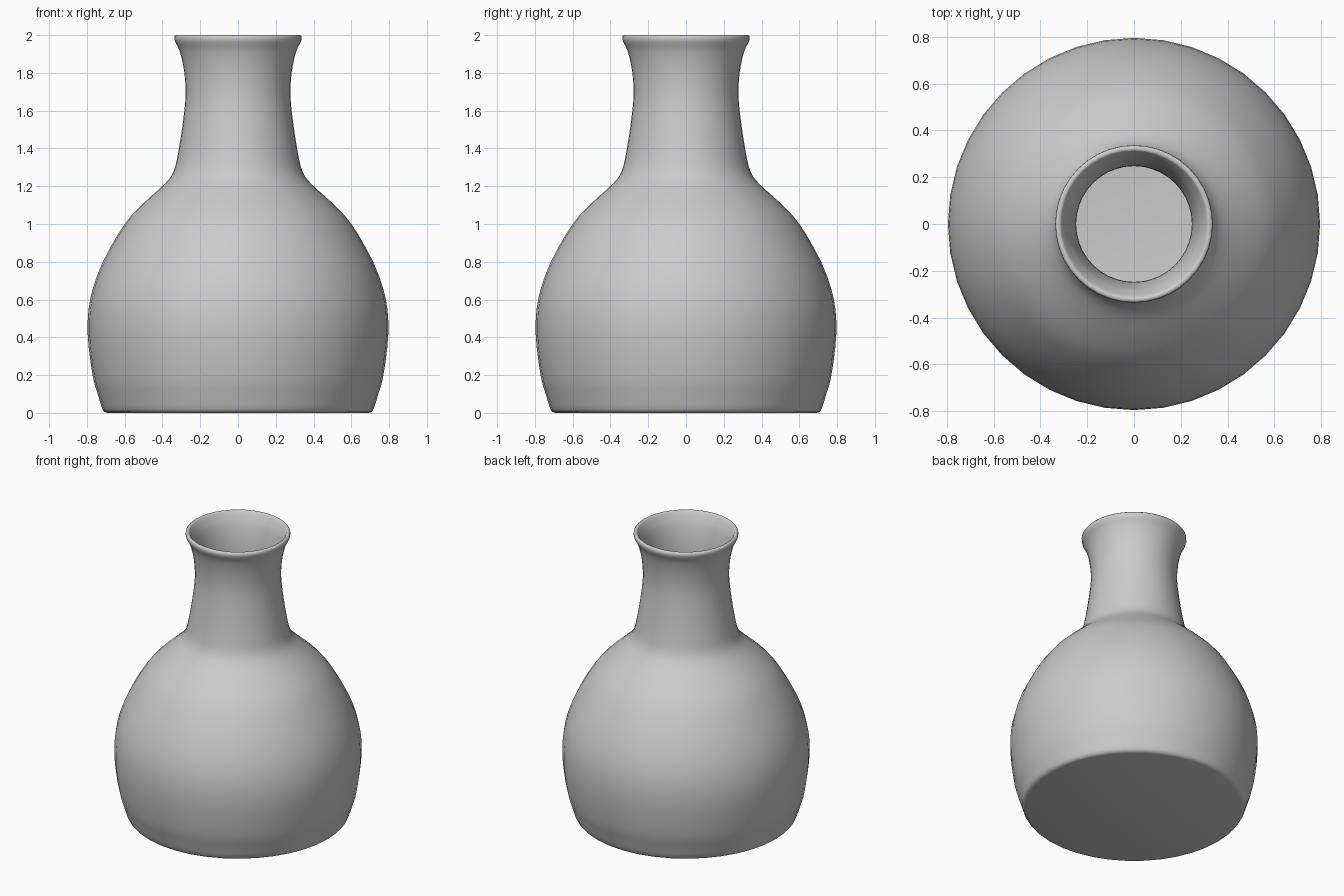
import bpy, bmesh, math
from mathutils import Vector

if "Cube" in bpy.data.objects:
    bpy.data.objects.remove(bpy.data.objects["Cube"])

SIDES = 40
WALL = 0.03

# Outer profile (radius, height) from foot to lip
outer_pts = [(0.718, 0.02), (0.743, 0.1), (0.770, 0.2), (0.796, 0.42), (0.781, 0.61),
             (0.715, 0.80), (0.60, 1.00), (0.50, 1.11), (0.39, 1.21), (0.345, 1.27),
             (0.322, 1.35), (0.297, 1.50), (0.278, 1.67), (0.284, 1.80),
             (0.307, 1.91), (0.333, 1.965)]


def smooth_curve(points, steps=3):
    p = [Vector(q) for q in points]
    p = [2 * p[0] - p[1]] + p + [2 * p[-1] - p[-2]]
    out = []
    for a, b, c, d in zip(p, p[1:], p[2:], p[3:]):
        for i in range(steps):
            t = i / steps
            out.append(0.5 * (2 * b + (c - a) * t + (2 * a - 5 * b + 4 * c - d) * t * t
                              + (3 * b - a - 3 * c + d) * t ** 3))
    return out + [p[-2]]


def offset_inward(points, dist):
    out = []
    for i, p in enumerate(points):
        t = (points[min(i + 1, len(points) - 1)] - points[max(i - 1, 0)]).normalized()
        out.append(p + Vector((-t.y, t.x)) * dist)
    return out


# Closed profile: foot, outer wall, rounded lip, inner wall, floor
wall = smooth_curve(outer_pts)
inner = [p for p in offset_inward(wall, WALL) if 0.05 < p.y < 1.975]
foot = [Vector(q) for q in ((0, 0), (0.69, 0), (0.708, 0.005))]
lip = [Vector(q) for q in ((0.337, 1.98), (0.336, 1.993), (0.329, 2.0), (0.318, 2.0), (0.311, 1.993))]
floor = [Vector(q) for q in ((0.69, 0.035), (0.67, 0.03), (0, 0.03))]
profile = foot + wall + lip + inner[::-1] + floor

# Revolve the profile around z
bm = bmesh.new()
verts = [bm.verts.new((p.x, 0, p.y)) for p in profile]
edges = [bm.edges.new(pair) for pair in zip(verts, verts[1:])]
bmesh.ops.spin(bm, geom=verts + edges, axis=(0, 0, 1), cent=(0, 0, 0),
               angle=math.tau, steps=SIDES, use_merge=False)
bmesh.ops.remove_doubles(bm, verts=bm.verts, dist=0.0005)
bmesh.ops.recalc_face_normals(bm, faces=bm.faces)
mesh = bpy.data.meshes.new("vase")
bm.to_mesh(mesh)
bm.free()
vase = bpy.data.objects.new("vase", mesh)
bpy.context.collection.objects.link(vase)

# Smooth shading
bpy.context.view_layer.objects.active = vase
vase.select_set(True)
bpy.ops.object.shade_smooth_by_angle(angle=math.radians(50))
